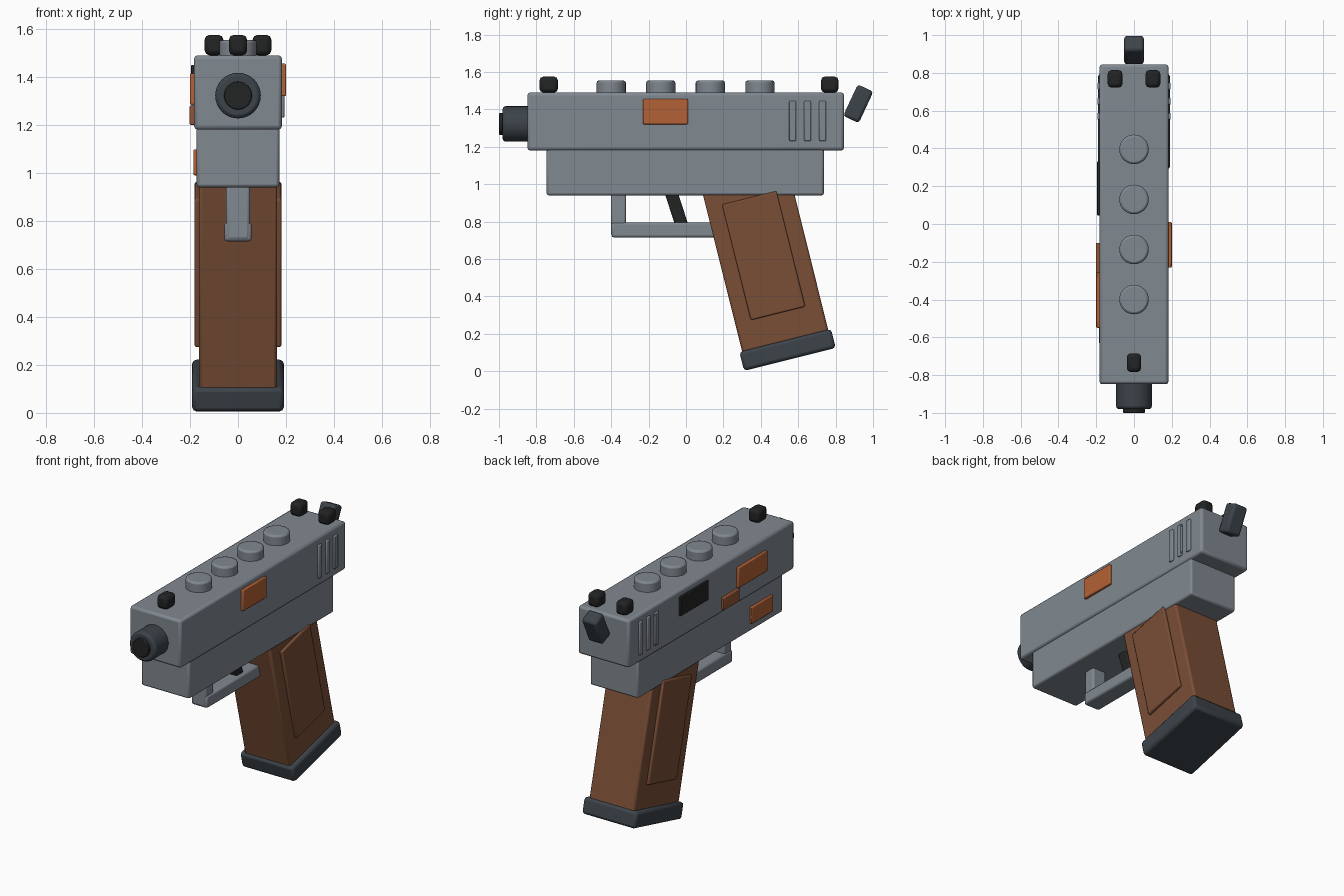
import bpy
from math import radians, pi

cube = bpy.data.objects.get("Cube")
if cube:
    bpy.data.objects.remove(cube, do_unlink=True)


def make_material(name, rgb):
    # sRGB bytes to linear
    lin = [((c / 255 + 0.055) / 1.055) ** 2.4 for c in rgb]
    mat = bpy.data.materials.new(name)
    mat.use_nodes = True
    mat.diffuse_color = (*lin, 1)
    mat.node_tree.nodes["Principled BSDF"].inputs["Base Color"].default_value = (*lin, 1)
    return mat


GREY = make_material("steel_grey", (128, 136, 144))
BROWN = make_material("grip_brown", (122, 78, 54))
ORANGE = make_material("rust_orange", (180, 97, 53))
RUST = make_material("dark_rust", (146, 84, 52))
DARK = make_material("dark_steel", (60, 67, 73))
BLACK = make_material("black", (34, 35, 36))


def finish(obj, name, mat, bevel):
    obj.name = name
    obj.data.materials.append(mat)
    bpy.ops.object.transform_apply(location=False, rotation=False, scale=True)
    mod = obj.modifiers.new("Bevel", "BEVEL")
    mod.width = bevel
    mod.segments = 2
    mod.limit_method = "ANGLE"
    mod.angle_limit = radians(40)
    bpy.ops.object.shade_smooth_by_angle(angle=radians(40))
    return obj


def box(name, mat, x, y, z, bevel=0.012, tilt=0):
    """Box from (min, max) ranges, tilted about its own x axis."""
    ranges = (x, y, z)
    bpy.ops.mesh.primitive_cube_add(
        size=1, location=[(a + b) / 2 for a, b in ranges], rotation=(radians(tilt), 0, 0))
    obj = bpy.context.object
    obj.scale = [b - a for a, b in ranges]
    return finish(obj, name, mat, bevel)


def tilted(name, mat, half_x, centre, size, tilt, bevel=0.012, x=0):
    (cy, cz), (sy, sz) = centre, size
    return box(name, mat, (x - half_x, x + half_x), (cy - sy / 2, cy + sy / 2),
               (cz - sz / 2, cz + sz / 2), bevel, tilt)


def cylinder(name, mat, radius, depth, location, rotation=(0, 0, 0), bevel=0.012):
    bpy.ops.mesh.primitive_cylinder_add(
        vertices=32, radius=radius, depth=depth, location=location, rotation=rotation)
    return finish(bpy.context.object, name, mat, bevel)


# Body
box("slide", GREY, (-0.183, 0.183), (-0.848, 0.845), (1.18, 1.49), 0.015)
box("frame", GREY, (-0.172, 0.172), (-0.745, 0.737), (0.94, 1.2), 0.012)

# Barrel and bore
cylinder("muzzle", DARK, 0.095, 0.2, (0, -0.88, 1.322), (pi / 2, 0, 0), 0.015)
cylinder("bore", BLACK, 0.058, 0.12, (0, -0.94, 1.322), (pi / 2, 0, 0), 0.004)

# Round studs along the top
for i in range(4):
    cylinder(f"top_stud_{i + 1}", GREY, 0.078, 0.095, (0, -0.4 + i * 0.265, 1.507))

# Sights
box("front_sight", BLACK, (-0.038, 0.038), (-0.783, -0.685), (1.49, 1.575), 0.02)
for side, sx in (("right", -0.1), ("left", 0.1)):
    box(f"{side}_rear_sight", BLACK, (sx - 0.039, sx + 0.039), (0.722, 0.815), (1.49, 1.575), 0.02)

# Hammer
tilted("hammer", DARK, 0.052, (0.921, 1.43), (0.092, 0.185), -25, 0.015)

# Grip, base plate and side panels share one slant
SLANT = 14
tilted("grip", BROWN, 0.163, (0.428, 0.573), (0.475, 0.95), SLANT)
tilted("grip_base", DARK, 0.191, (0.543, 0.114), (0.505, 0.105), SLANT, 0.018)
for side, s in (("right", -1), ("left", 1)):
    tilted(f"{side}_grip_panel", BROWN, 0.012, (0.415, 0.618), (0.3, 0.637), SLANT, 0.008, s * 0.169)

# Trigger guard and trigger
box("guard_post", GREY, (-0.05, 0.05), (-0.4, -0.32), (0.72, 0.95))
box("guard_bar", GREY, (-0.057, 0.057), (-0.398, 0.25), (0.715, 0.795))
tilted("trigger", BLACK, 0.035, (-0.05, 0.865), (0.068, 0.24), 18, 0.01)

# Rear ribs on both sides
for side, s in (("right", -1), ("left", 1)):
    for i in range(3):
        y = 0.57 + i * 0.08
        xs = sorted((s * 0.175, s * 0.194))
        box(f"{side}_rib_{i + 1}", GREY, xs, (y - 0.018, y + 0.018), (1.23, 1.445), 0.006)

# Coloured plates on the sides
box("left_patch", ORANGE, (0.178, 0.2), (-0.23, 0.01), (1.32, 1.455), 0.005)
box("right_upper_patch", ORANGE, (-0.2, -0.178), (-0.55, -0.255), (1.285, 1.415), 0.005)
box("right_small_patch", RUST, (-0.202, -0.178), (-0.265, -0.1), (1.2, 1.28), 0.005)
box("right_lower_patch", ORANGE, (-0.186, -0.166), (-0.63, -0.41), (0.99, 1.097), 0.005)
box("ejection_port", BLACK, (-0.195, -0.178), (0.045, 0.332), (1.325, 1.45), 0.004)
